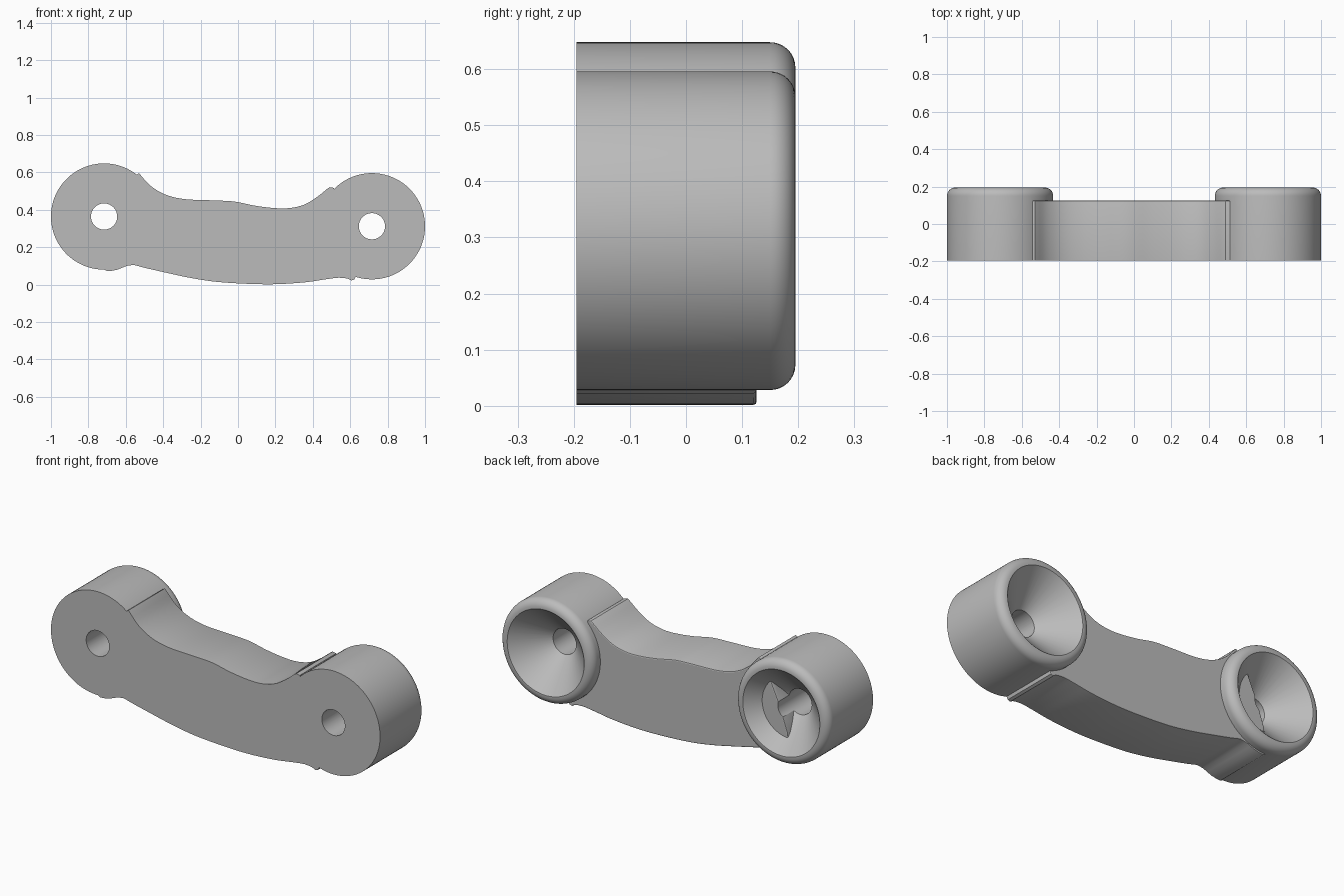
import bpy, bmesh
from math import cos, sin, pi, radians
from mathutils import Vector

FRONT, BACK, BAR_BACK = -0.195, 0.195, 0.126
CENTRES = {"right": (-0.716, 0.364), "left": (0.716, 0.312)}
R, FILLET, RIM, HOLE = 0.284, 0.045, 0.234, 0.07

cube = bpy.data.objects.get("Cube")
if cube:
    bpy.data.objects.remove(cube)

grey = bpy.data.materials.new("plain grey")
grey.use_nodes = True
colour = (0.5, 0.5, 0.5, 1)
grey.diffuse_color = colour
grey.node_tree.nodes["Principled BSDF"].inputs["Base Color"].default_value = colour


def make_object(name, bm):
    bmesh.ops.recalc_face_normals(bm, faces=bm.faces)
    mesh = bpy.data.meshes.new(name)
    bm.to_mesh(mesh)
    bm.free()
    mesh.materials.append(grey)
    obj = bpy.data.objects.new(name, mesh)
    bpy.context.collection.objects.link(obj)
    return obj


def revolve(name, centre, profile, steps=96):
    """Closed (radius, y) profile turned about an axis along y."""
    bm = bmesh.new()
    rings = []
    for i in range(steps):
        a = 2 * pi * (i + 0.37) / steps
        rings.append([bm.verts.new((centre[0] + r * cos(a), y, centre[1] + r * sin(a)))
                      for r, y in profile])
    n = len(profile)
    for i, ring in enumerate(rings):
        after = rings[(i + 1) % steps]
        for j in range(n):
            k = (j + 1) % n
            bm.faces.new((ring[j], ring[k], after[k], after[j]))
    return make_object(name, bm)


def smooth_path(points):
    """Catmull-Rom curve through the points, evenly divided."""
    pts = [Vector(p) for p in points]
    pts = [pts[0]] + pts + [pts[-1]]
    path = []
    for a, b, c, d in zip(pts, pts[1:], pts[2:], pts[3:]):
        steps = max(1, int((c - b).length / 0.02))
        for i in range(steps):
            t = i / steps
            path.append(0.5 * (2 * b + (c - a) * t + (2 * a - 5 * b + 4 * c - d) * t * t
                               + (3 * b - a - 3 * c + d) * t ** 3))
    return path + [pts[-1]]


def combine(target, other, operation):
    mod = target.modifiers.new("combine", 'BOOLEAN')
    mod.operation, mod.solver, mod.object = operation, 'EXACT', other
    mod.use_self = True
    bpy.context.view_layer.objects.active = target
    bpy.ops.object.modifier_apply(modifier=mod.name)
    bpy.data.objects.remove(other)


# Curved bar: upper and lower edges joined by the two hidden ends
upper = [(-.545, .586), (-.53, .595), (-.47, .53), (-.39, .482), (-.285, .457), (-.125, .45),
         (-.02, .444), (.09, .422), (.195, .409), (.275, .409), (.355, .428), (.425, .47),
         (.49, .521), (.512, .517)]
left_end = [(.53, .43), (.54, .315), (.57, .18), (.63, .045)]
lower = [(.622, .027), (.607, .022), (.59, .031), (.54, .037), (.46, .027), (.355, .012),
         (.195, .002), (.035, .005), (-.125, .016), (-.26, .037), (-.39, .065), (-.5, .09),
         (-.56, .105), (-.595, .1), (-.645, .08), (-.7, .072), (-.722, .085)]
right_end = [(-.705, .226), (-.656, .366), (-.6, .49)]
outline = smooth_path(upper) + left_end + smooth_path(lower) + right_end

bm = bmesh.new()
face = bm.faces.new([bm.verts.new((x, FRONT - 0.02, z)) for x, z in outline])
moved = bmesh.ops.extrude_face_region(bm, geom=[face])["geom"]
back_verts = [v for v in moved if isinstance(v, bmesh.types.BMVert)]
bmesh.ops.translate(bm, verts=back_verts, vec=(0, BAR_BACK - FRONT + 0.02, 0))
# The extrusion can leave the starting face inside out of the solid: keep one cap at each end
if not any(all(v.co.y < 0 for v in f.verts) for f in bm.faces):
    bm.faces.new([v for v in bm.verts if v.co.y < 0])
rim = [e for e in bm.edges if all(v.co.y > 0 for v in e.verts)]
bmesh.ops.bevel(bm, geom=rim, offset=0.006, segments=2, affect='EDGES', profile=0.5,
                clamp_overlap=True)
body = make_object("curved_link", bm)

# Round end bosses with rounded back rims and countersunk holes
fillet = [(R - FILLET + FILLET * cos(a), BACK - FILLET + FILLET * sin(a))
          for a in (radians(90 * i / 8) for i in range(9))]
pilot = HOLE - 0.01
boss_profile = [(pilot, FRONT - 0.03), (R, FRONT - 0.03)] + fillet + [
    (RIM, BACK), (pilot, BACK - (RIM - pilot))]
for side, centre in CENTRES.items():
    combine(body, revolve(side + "_boss", centre, boss_profile), 'UNION')

# Screw holes through everything
for side, centre in CENTRES.items():
    bm = bmesh.new()
    bmesh.ops.create_cone(bm, cap_ends=True, segments=64, radius1=HOLE, radius2=HOLE, depth=2)
    for v in bm.verts:
        v.co = (centre[0] + v.co.x, v.co.z, centre[1] + v.co.y)
    combine(body, make_object(side + "_hole_cutter", bm), 'DIFFERENCE')

# Trim the front flat
bm = bmesh.new()
bmesh.ops.create_cube(bm, size=4)
bmesh.ops.translate(bm, verts=bm.verts, vec=(0, FRONT - 2, 0))
combine(body, make_object("front_trim", bm), 'DIFFERENCE')

# Smooth the curved walls, keep the flat faces flat
bpy.ops.object.select_all(action='DESELECT')
body.select_set(True)
bpy.context.view_layer.objects.active = body
bpy.ops.object.shade_smooth_by_angle(angle=radians(30))
for poly in body.data.polygons:
    if abs(poly.normal.y) > 0.999:
        poly.use_smooth = False
